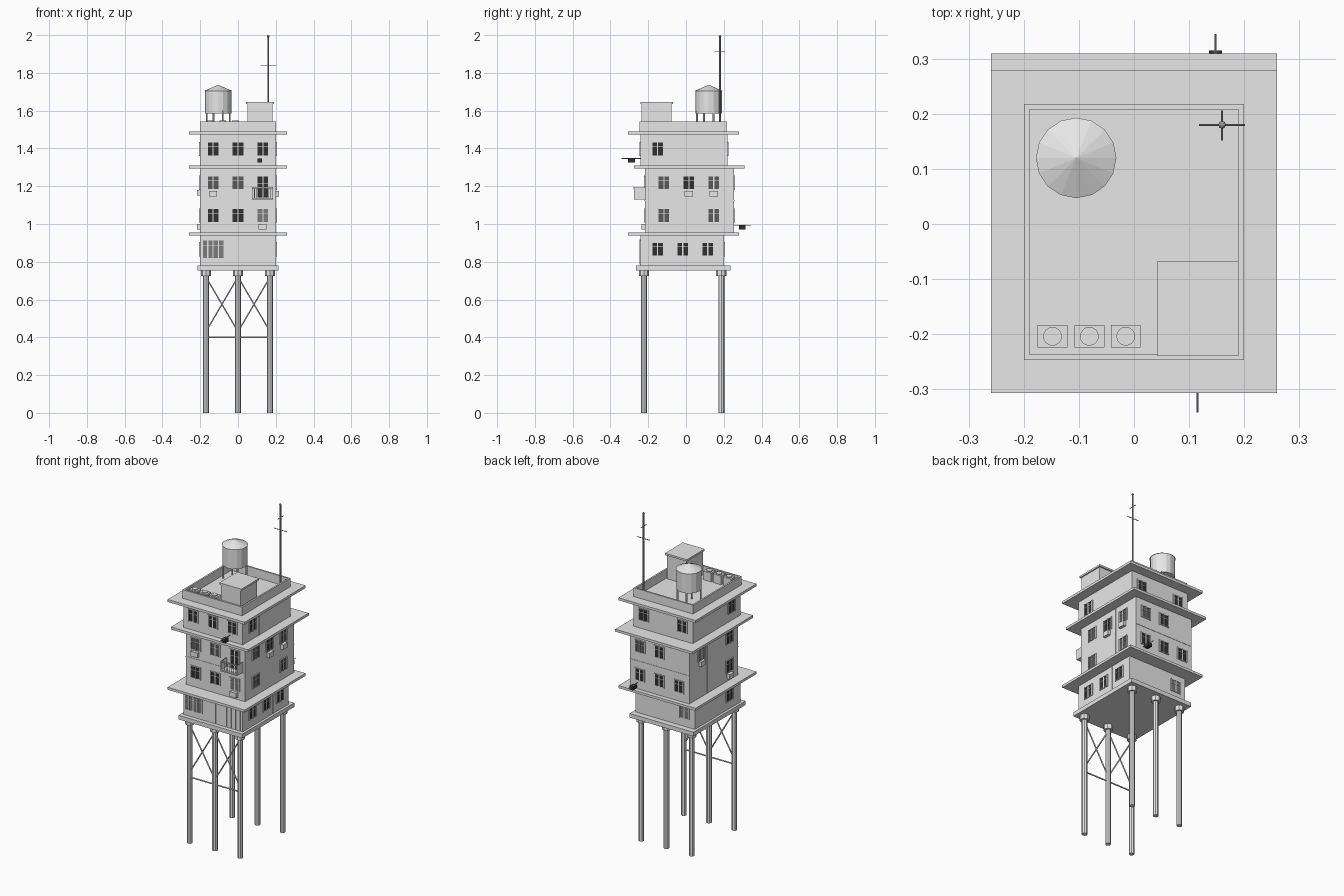
import bpy, bmesh, math
from mathutils import Matrix, Vector

if "Cube" in bpy.data.objects:
    bpy.data.objects.remove(bpy.data.objects["Cube"])


def material(name, v):
    m = bpy.data.materials.new(name)
    m.use_nodes = True
    col = (v, v, v, 1)
    m.diffuse_color = col
    m.node_tree.nodes["Principled BSDF"].inputs["Base Color"].default_value = col
    return m


PALE = material("pale grey", 0.8)
METAL = material("metal grey", 0.35)
DARK = material("dark glass", 0.03)
MEDIUM = material("medium glass", 0.1)
LIGHT = material("light glass", 0.2)


class Part:
    """Collects primitives into one named object."""
    def __init__(self, name, mat=PALE):
        self.name, self.mat, self.bm = name, mat, bmesh.new()

    def box(self, lo, hi):
        lo, hi = Vector(lo), Vector(hi)
        m = Matrix.Translation((lo + hi) / 2) @ Matrix.Diagonal((hi - lo).to_4d())
        bmesh.ops.create_cube(self.bm, size=1, matrix=m)
        return self

    def rod(self, a, b, r, sides=8, r2=None):
        a, b = Vector(a), Vector(b)
        d = b - a
        rot = Vector((0, 0, 1)).rotation_difference(d).to_matrix().to_4x4()
        bmesh.ops.create_cone(self.bm, cap_ends=True, segments=sides, radius1=r,
                              radius2=r if r2 is None else r2, depth=d.length,
                              matrix=Matrix.Translation((a + b) / 2) @ rot)
        return self

    def done(self):
        mesh = bpy.data.meshes.new(self.name)
        self.bm.to_mesh(mesh)
        self.bm.free()
        mesh.materials.append(self.mat)
        ob = bpy.data.objects.new(self.name, mesh)
        bpy.context.collection.objects.link(ob)
        return ob


# Storeys: depth range and height range
STOREY = {"ground": (-0.24, 0.2, 0.78, 0.945),
          "middle": (-0.217, 0.254, 0.95, 1.3),
          "top": (-0.24, 0.22, 1.3, 1.48)}
for name, (y0, y1, z0, z1) in STOREY.items():
    Part(name + "_storey").box((-0.2, y0, z0), (0.2, y1, z1)).done()


def wall_box(part, side, storey, u, z, n):
    """Box on a wall: u across, z up, n outwards from the wall."""
    y0, y1 = STOREY[storey][:2]
    if side in ("front", "back"):
        ys = sorted((y0 - k if side == "front" else y1 + k) for k in n)
        part.box((u[0], ys[0], z[0]), (u[1], ys[1], z[1]))
    else:
        xs = sorted((0.2 + k) * (1 if side == "left" else -1) for k in n)
        part.box((xs[0], u[0], z[0]), (xs[1], u[1], z[1]))


# Floor slab and overhanging canopies
Part("base_slab").box((-0.215, -0.265, 0.755), (0.215, 0.235, 0.78)).done()
for name, y0, y1, z in (("lower", -0.307, 0.28, 0.94), ("middle", -0.275, 0.31, 1.295),
                        ("roof", -0.307, 0.28, 1.475)):
    Part(name + "_canopy").box((-0.26, y0, z), (0.26, y1, z + 0.015)).done()

# Parapet around the roof
p = Part("parapet")
for s in (-1, 1):
    p.box((s * 0.195 - 0.005, -0.247, 1.488), (s * 0.195 + 0.005, 0.218, 1.543))
for y in (-0.247, 0.208):
    p.box((-0.19, y, 1.488), (0.19, y + 0.01, 1.543))
p.done()

# Legs, collars and cross bracing
legs, collars = Part("legs"), Part("leg_collars")
for x in (-0.17, 0, 0.17):
    for y in (-0.222, 0.187):
        legs.rod((x, y, 0), (x, y, 0.74), 0.016)
        collars.rod((x, y, 0.725), (x, y, 0.756), 0.027)
legs.done()
collars.done()
brace = Part("cross_bracing")
for a, b in ((-0.17, 0), (0, 0.17)):
    brace.rod((a, -0.222, 0.72), (b, -0.222, 0.43), 0.004, 6)
    brace.rod((b, -0.222, 0.72), (a, -0.222, 0.43), 0.004, 6)
brace.rod((-0.17, -0.222, 0.4), (0.17, -0.222, 0.4), 0.004, 6)
brace.done()

# Windows: storey, side, height of centre, positions with glass tint
glass = {m: Part(m.name.replace(" ", "_") + "_panes", m) for m in (DARK, MEDIUM, LIGHT)}
frames = Part("window_frames")


def window(side, storey, u, z, tint, w=0.062, h=0.07, panes=2):
    u0, z0 = u - w / 2, z - h / 2
    wall_box(glass[tint], side, storey, (u0, u0 + w), (z0, z0 + h), (-0.002, 0.003))
    t = 0.003
    bars = [u0 + w * i / panes for i in range(panes + 1)]
    for b in bars:
        wall_box(frames, side, storey, (b - t, b + t), (z0 - t, z0 + h + t), (0, 0.006))
    for b in (z0, z0 + h * 0.68, z0 + h):
        wall_box(frames, side, storey, (u0, u0 + w), (b - t / 2, b + t / 2), (0, 0.005))


THREE = (-0.132, 0, 0.132)
D, M, L = DARK, MEDIUM, LIGHT
ROWS = [("front", "top", 1.397, THREE, (D, D, D)),
        ("front", "middle", 1.218, THREE[:2], (M, M)),
        ("front", "middle", 1.045, THREE, (D, D, L)),
        ("back", "top", 1.397, (-0.13, 0.13), (D, D)),
        ("back", "middle", 1.218, (0, 0.13), (D, M)),
        ("back", "middle", 1.045, THREE, (D, D, D)),
        ("back", "ground", 0.867, (-0.13,), (L,)),
        ("left", "top", 1.397, (-0.15,), (D,)),
        ("left", "middle", 1.218, (-0.117, 0.015, 0.147), (M, D, M)),
        ("left", "middle", 1.045, (-0.117, 0.147), (M, M)),
        ("left", "ground", 0.867, (-0.15, -0.017, 0.115), (D, D, D)),
        ("right", "top", 1.397, (-0.15,), (D,)),
        ("right", "middle", 1.218, (-0.13, 0.14), (D, L)),
        ("right", "middle", 1.045, (-0.13,), (D,)),
        ("right", "ground", 0.867, (-0.13,), (D,))]
for side, storey, z, places, tints in ROWS:
    for u, tint in zip(places, tints):
        window(side, storey, u, z, tint)
window("front", "middle", 0.132, 1.196, DARK, h=0.112)
window("front", "ground", -0.132, 0.867, LIGHT, w=0.114, h=0.095, panes=4)
frames.done()
for g in glass.values():
    g.done()

# Entrance door and shutter on the ground floor
door = Part("entrance_door")
wall_box(door, "front", "ground", (-0.05, 0.02), (0.785, 0.915), (0, 0.004))
door.done()
shutter = Part("shop_shutter")
for i in range(4):
    wall_box(shutter, "front", "ground", (0.065 + i * 0.031, 0.093 + i * 0.031),
             (0.785, 0.915), (0, 0.005))
shutter.done()

# Wall joints
joints = Part("wall_joints")
for side in ("left", "right"):
    for storey, u in (("top", -0.08), ("middle", 0.08), ("ground", 0.05)):
        z0, z1 = STOREY[storey][2:]
        wall_box(joints, side, storey, (u - 0.002, u + 0.002), (z0, z1), (0, 0.002))
for side in ("front", "back"):
    wall_box(joints, side, "middle", (-0.2, 0.2), (1.123, 1.127), (0, 0.002))
joints.done()

# Air conditioners below windows
units = Part("wall_air_conditioners")
for side, u, z in (("front", -0.132, 1.16), ("front", 0.13, 0.985), ("left", 0.015, 1.16),
                   ("left", 0.147, 1.16), ("right", 0.14, 1.165), ("right", -0.13, 0.985)):
    wall_box(units, side, "middle", (u - 0.022, u + 0.022), (z - 0.015, z + 0.015), (0, 0.018))
units.done()

# Balcony with railing
balcony = Part("balcony").box((0.075, -0.275, 1.13), (0.185, -0.215, 1.138))
for x in (0.075, 0.182):
    balcony.box((x, -0.275, 1.135), (x + 0.003, -0.216, 1.193))
balcony.box((0.075, -0.277, 1.188), (0.185, -0.271, 1.195))
for i in range(1, 9):
    x = 0.075 + i * 0.11 / 9
    balcony.rod((x, -0.274, 1.135), (x, -0.274, 1.19), 0.0015, 4)
balcony.done()

# Drying poles with laundry, front and back
poles, laundry = Part("drying_poles", METAL), Part("laundry", DARK)
for x, wall, tip, z in ((0.115, -0.235, -0.342, 1.347), (0.148, 0.25, 0.345, 0.993)):
    poles.rod((x, wall, z), (x, tip, z), 0.002, 6)
    mid = wall + (tip - wall) * 0.5
    laundry.box((x - 0.012, mid - 0.018, z - 0.022), (x + 0.012, mid + 0.018, z))
poles.done()
laundry.done()

# Roof stair house
Part("stair_house").box((0.05, -0.235, 1.485), (0.183, -0.077, 1.638)).done()
Part("stair_house_lid").box((0.042, -0.24, 1.636), (0.19, -0.068, 1.647)).done()

# Water tank on four posts
cx, cy = -0.105, 0.12
Part("water_tank").rod((cx, cy, 1.585), (cx, cy, 1.705), 0.07, 16).done()
Part("tank_roof").rod((cx, cy, 1.705), (cx, cy, 1.737), 0.073, 16, 0).done()
posts = Part("tank_posts")
for i in range(4):
    a = math.radians(22 + 90 * i)
    x, y = cx + 0.066 * math.cos(a), cy + 0.066 * math.sin(a)
    posts.rod((x, y, 1.485), (x, y, 1.6), 0.005, 6)
posts.done()

# Rooftop fan units
fans = Part("roof_fan_units")
for x in (-0.148, -0.081, -0.015):
    fans.box((x - 0.027, -0.224, 1.488), (x + 0.027, -0.183, 1.543))
    fans.rod((x, -0.204, 1.54), (x, -0.204, 1.549), 0.017, 16)
fans.done()

# Antenna mast
mast = Part("antenna", METAL).rod((0.16, 0.18, 1.485), (0.16, 0.18, 1.995), 0.005)
mast.rod((0.118, 0.18, 1.84), (0.202, 0.18, 1.84), 0.002, 6)
mast.rod((0.16, 0.152, 1.915), (0.16, 0.206, 1.915), 0.002, 6)
bmesh.ops.create_uvsphere(mast.bm, u_segments=8, v_segments=6, radius=0.007,
                          matrix=Matrix.Translation((0.16, 0.18, 1.993)))
mast.done()
